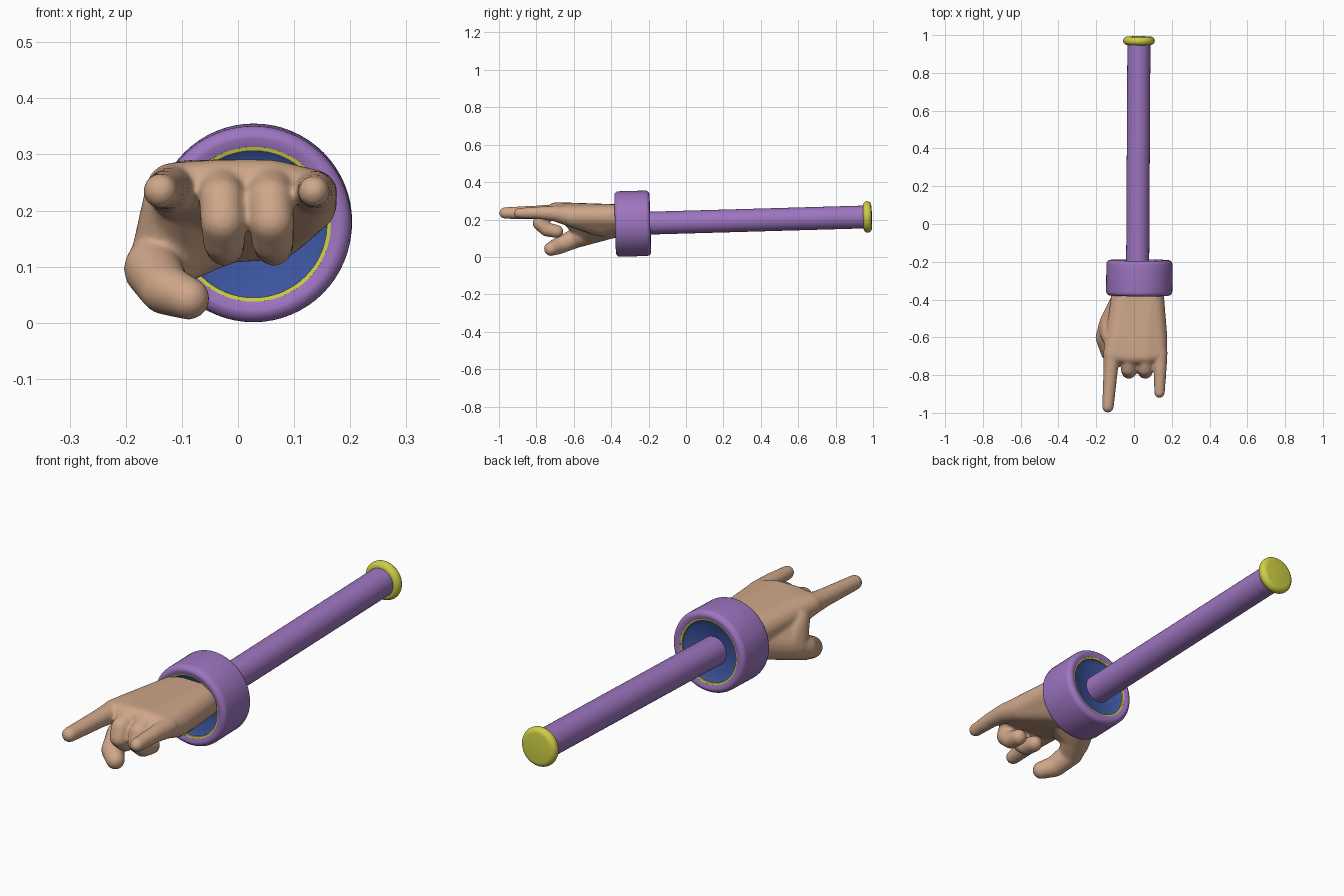
import bpy, bmesh, math
from mathutils import Vector, Matrix

if "Cube" in bpy.data.objects:
    bpy.data.objects.remove(bpy.data.objects["Cube"])


def material(name, rgb):
    m = bpy.data.materials.new(name)
    m.diffuse_color = (*rgb, 1)
    m.use_nodes = True
    m.node_tree.nodes["Principled BSDF"].inputs["Base Color"].default_value = m.diffuse_color
    return m


SKIN = material("tan skin", (0.62, 0.385, 0.25))
PURPLE = material("purple", (0.34, 0.18, 0.53))
YELLOW = material("yellow", (0.62, 0.62, 0.06))
BLUE = material("deep blue", (0.045, 0.09, 0.35))

# The rod axis rises very slightly towards the back
START, END = Vector((0.019, -0.285, 0.178)), Vector((0.026, 0.97, 0.214))
AXIS = (END - START).normalized()
ROT = AXIS.to_track_quat('Z', 'Y').to_matrix().to_4x4()


def finish(bm, name, mat):
    me = bpy.data.meshes.new(name)
    bm.to_mesh(me)
    bm.free()
    me.materials.append(mat)
    ob = bpy.data.objects.new(name, me)
    bpy.context.collection.objects.link(ob)
    bpy.context.view_layer.objects.active = ob
    ob.select_set(True)
    return ob


def lathe(name, profile, centre, mat, closed=False, steps=64):
    """Spin a (radius, height) profile round the rod axis."""
    bm = bmesh.new()
    vs = [bm.verts.new((r, 0, h)) for r, h in profile]
    pairs = list(zip(vs, vs[1:] + vs[:1])) if closed else list(zip(vs, vs[1:]))
    es = [bm.edges.new(p) for p in pairs]
    bmesh.ops.spin(bm, geom=vs + es, axis=(0, 0, 1), cent=(0, 0, 0),
                   steps=steps, angle=math.tau)
    bmesh.ops.remove_doubles(bm, verts=bm.verts, dist=1e-5)
    bmesh.ops.recalc_face_normals(bm, faces=bm.faces)
    bm.transform(Matrix.Translation(centre) @ ROT)
    ob = finish(bm, name, mat)
    bpy.ops.object.select_all(action='DESELECT')
    ob.select_set(True)
    bpy.ops.object.shade_smooth_by_angle(angle=math.radians(40))
    return ob


def arc(r, h, rad, a0, a1, n=6):
    return [(r + rad * math.cos(math.radians(a0 + (a1 - a0) * i / n)),
             h + rad * math.sin(math.radians(a0 + (a1 - a0) * i / n))) for i in range(n + 1)]


# Cuff: thick rounded ring, yellow trims and blue recessed discs
cuff_c = Vector((0.028, -0.285, 0.178))
outer = (arc(0.153, -0.072, 0.022, -90, 0) + arc(0.153, 0.072, 0.022, 0, 90)
         + [(0.138, 0.088), (0.136, 0.075), (0.136, -0.075), (0.138, -0.088)])
lathe("cuff_ring", outer, cuff_c, PURPLE, closed=True)
for s, side in ((-1, "front"), (1, "back")):
    trim = [(0.139, s * 0.070), (0.139, s * 0.088), (0.131, s * 0.086), (0.131, s * 0.070)]
    lathe(side + "_trim", trim, cuff_c, YELLOW, closed=True)
lathe("cuff_core", [(0, -0.064), (0.115, -0.066), (0.133, -0.080),
                    (0.133, 0.080), (0.115, 0.066), (0, 0.064)], cuff_c, BLUE)

# Rod and end knob
length = (END - START).length
lathe("rod", [(0, 0), (0.061, 0), (0.061, length), (0, length)], START, PURPLE)
knob = ([(0, -0.022)] + arc(0.062, 0, 0.022, -90, 90, 12) + [(0.03, 0.024), (0, 0.025)])
lathe("end_knob", knob, END, YELLOW)

# Hand: blended hulls of spheres given as (x, y, z, radius)
hand = bmesh.new()


def hull(balls):
    bm = bmesh.new()
    for x, y, z, r in balls:
        bmesh.ops.create_icosphere(bm, subdivisions=3, radius=r + 0.002,
                                   matrix=Matrix.Translation((x, y, z)))
    bmesh.ops.delete(bm, geom=bm.edges[:], context='EDGES_FACES')
    bmesh.ops.convex_hull(bm, input=bm.verts[:])
    bmesh.ops.delete(bm, geom=[v for v in bm.verts if not v.link_faces], context='VERTS')
    bmesh.ops.recalc_face_normals(bm, faces=bm.faces)
    me = bpy.data.meshes.new("hull")
    bm.to_mesh(me)
    bm.free()
    hand.from_mesh(me)
    bpy.data.meshes.remove(me)


def chain(balls):
    for a, b in zip(balls, balls[1:]):
        hull([a, b])


# palm and wrist
hull([(-0.045, -0.32, 0.212, 0.066), (0.090, -0.32, 0.215, 0.062),
      (-0.030, -0.42, 0.180, 0.072), (0.060, -0.46, 0.185, 0.072),
      (-0.090, -0.62, 0.230, 0.058), (0.118, -0.60, 0.215, 0.057),
      (-0.118, -0.69, 0.239, 0.044), (-0.030, -0.70, 0.247, 0.042),
      (0.058, -0.70, 0.247, 0.042), (0.133, -0.69, 0.230, 0.041)])
# thumb with its web
thumb = [(-0.040, -0.39, 0.175, 0.072), (-0.115, -0.52, 0.132, 0.064),
         (-0.152, -0.60, 0.096, 0.050), (-0.130, -0.68, 0.060, 0.044),
         (-0.088, -0.722, 0.043, 0.036)]
chain(thumb)
hull([thumb[0], thumb[1], (-0.105, -0.63, 0.225, 0.050), (0.0, -0.5, 0.2, 0.06)])
hull([(-0.135, -0.55, 0.115, 0.055), (-0.118, -0.60, 0.215, 0.050), thumb[1]])
# outstretched index and little fingers
chain([(-0.116, -0.68, 0.238, 0.044), (-0.124, -0.78, 0.238, 0.036), (-0.138, -0.968, 0.235, 0.029)])
chain([(0.135, -0.68, 0.230, 0.041), (0.138, -0.78, 0.236, 0.032), (0.135, -0.893, 0.234, 0.026)])
# two curled middle fingers
for x in (-0.029, 0.058):
    chain([(x, -0.69, 0.247, 0.041), (x, -0.765, 0.220, 0.039), (x + 0.002, -0.780, 0.180, 0.038),
           (x + 0.004, -0.745, 0.147, 0.036), (x + 0.006, -0.690, 0.136, 0.033)])

ob = finish(hand, "hand", SKIN)
rm = ob.modifiers.new("blend", 'REMESH')
rm.mode = 'VOXEL'
rm.voxel_size = 0.006
rm.use_smooth_shade = True
sm = ob.modifiers.new("soften", 'SMOOTH')
sm.factor = 0.5
sm.iterations = 12
